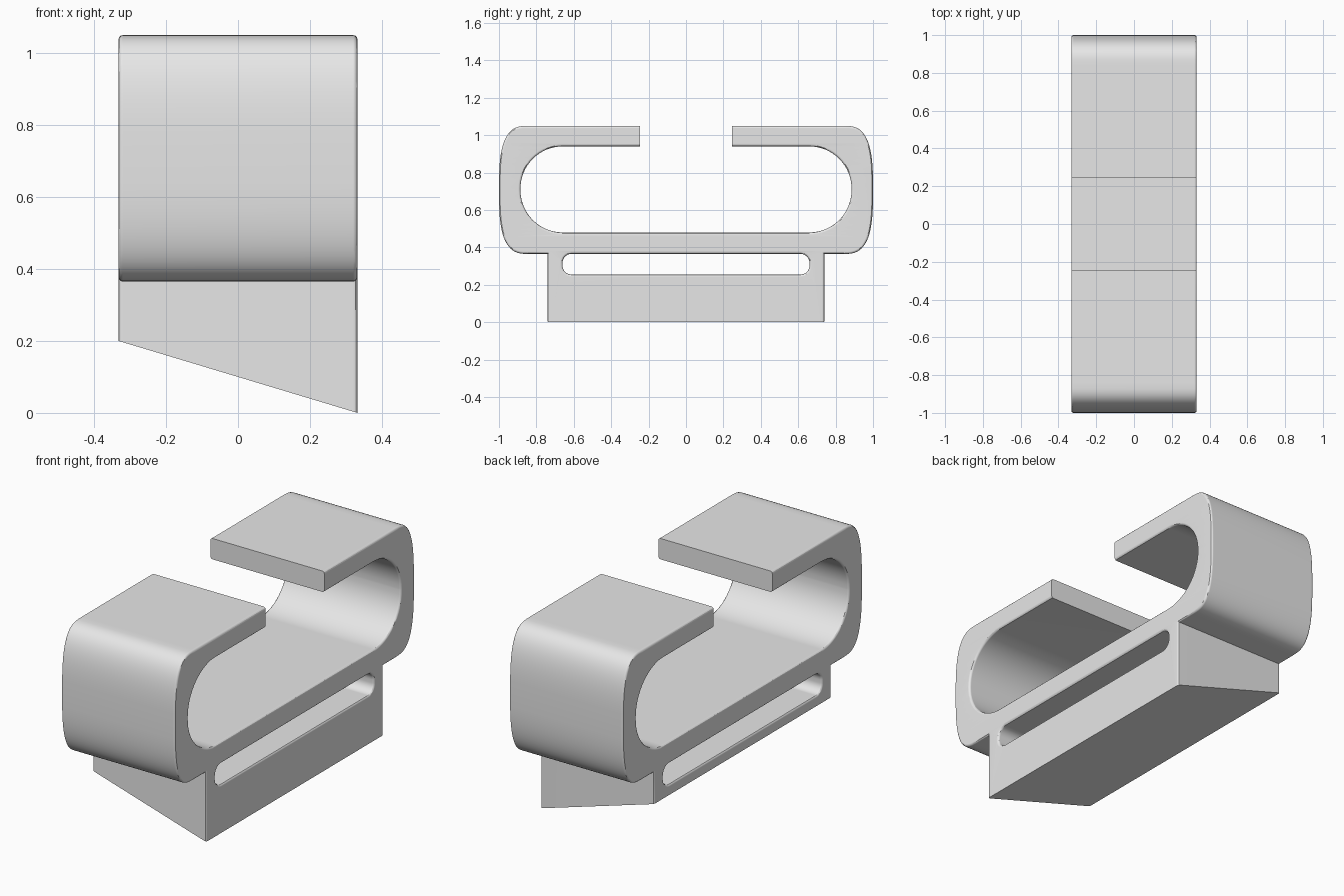
import bpy, bmesh
from math import sin, cos, pi
from mathutils import Matrix

cube = bpy.data.objects.get("Cube")
if cube:
    bpy.data.objects.remove(cube)

HALF = 0.332      # half width of the clip
EDGE = 0.012      # rounding of the side rims
BODY_LOW, BODY_TOP = 0.365, 1.05

grey = bpy.data.materials.new("plain grey")
grey.use_nodes = True
grey.diffuse_color = (0.8, 0.8, 0.8, 1)
grey.node_tree.nodes["Principled BSDF"].inputs["Base Color"].default_value = (0.8, 0.8, 0.8, 1)


def rounded_slot(half, low, high, r, steps=16):
    """Closed rounded rectangle, centred on zero across."""
    pts = []
    centres = [(half - r, high - r), (r - half, high - r),
               (r - half, low + r), (half - r, low + r)]
    for q, (cx, cy) in enumerate(centres):
        for i in range(steps + 1):
            a = (q + i / steps) * pi / 2
            pts.append((cx + r * cos(a), cy + r * sin(a)))
    return pts


def body_outline(steps=18):
    """Softly bulging body standing on a narrower foot."""
    mid, tall = (BODY_LOW + BODY_TOP) / 2, (BODY_TOP - BODY_LOW) / 2
    flat, n = 0.84, 2 / 3
    half = [(0.74, -0.1), (0.74, BODY_LOW)]
    for i in range(-steps, steps + 1):
        a = abs(i) / steps * pi / 2
        u, v = max(cos(a), 0) ** n, sin(a) ** n
        if abs(i) == steps:
            u = 0
        half.append((flat + (1 - flat) * u, mid + tall * v * (1 if i > 0 else -1)))
    return half + [(-x, y) for x, y in reversed(half)]


# Side profile with both openings, thickened with rounded rims
curve = bpy.data.curves.new("profile", 'CURVE')
curve.dimensions = '2D'
curve.fill_mode = 'BOTH'
curve.extrude = HALF - EDGE
curve.bevel_depth = EDGE
curve.bevel_resolution = 2
curve.offset = -EDGE
for pts in (body_outline(),
            rounded_slot(0.885, 0.48, 0.94, 0.226),
            rounded_slot(0.66, 0.255, 0.365, 0.047, 8)):
    spline = curve.splines.new('POLY')
    spline.points.add(len(pts) - 1)
    for p, (x, y) in zip(spline.points, pts):
        p.co = (x, y, 0, 1)
    spline.use_cyclic_u = True
profile = bpy.data.objects.new("profile", curve)
bpy.context.collection.objects.link(profile)
bpy.context.view_layer.update()
graph = bpy.context.evaluated_depsgraph_get()
mesh = bpy.data.meshes.new_from_object(profile.evaluated_get(graph))
bpy.data.objects.remove(profile)

# Turn the profile upright and slice the foot to its sloping underside
bm = bmesh.new()
bm.from_mesh(mesh)
bm.transform(Matrix(((0, 0, 1, 0), (1, 0, 0, 0), (0, 1, 0, 0), (0, 0, 0, 1))))
bmesh.ops.remove_doubles(bm, verts=bm.verts, dist=0.0001)
bmesh.ops.bisect_plane(bm, geom=bm.verts[:] + bm.edges[:] + bm.faces[:], dist=0.00001,
                       plane_co=(HALF, 0, 0), plane_no=(0.2, 0, 2 * HALF),
                       clear_inner=True)
bmesh.ops.holes_fill(bm, edges=[e for e in bm.edges if e.is_boundary], sides=0)
bmesh.ops.recalc_face_normals(bm, faces=bm.faces)
bm.to_mesh(mesh)
bm.free()
mesh.materials.clear()
mesh.materials.append(grey)
clip = bpy.data.objects.new("clip_body", mesh)
bpy.context.collection.objects.link(clip)

# Open the gap between the two upper arms
bpy.ops.mesh.primitive_cube_add(size=1, location=(0, 0, 1))
cutter = bpy.context.object
cutter.name = "gap_cutter"
cutter.scale = (2, 0.49, 0.4)
cutter.hide_render = True
cutter.data.materials.append(grey)

bpy.ops.object.select_all(action='DESELECT')
clip.select_set(True)
bpy.context.view_layer.objects.active = clip
cut = clip.modifiers.new("gap", 'BOOLEAN')
cut.operation = 'DIFFERENCE'
cut.solver = 'EXACT'
cut.object = cutter
bpy.ops.object.modifier_apply(modifier="gap")
bpy.data.objects.remove(cutter)

# Smooth curves, crisp flats
bpy.ops.object.shade_smooth_by_angle(angle=pi / 6)
weighted = clip.modifiers.new("flat_sides", 'WEIGHTED_NORMAL')
weighted.keep_sharp = True
